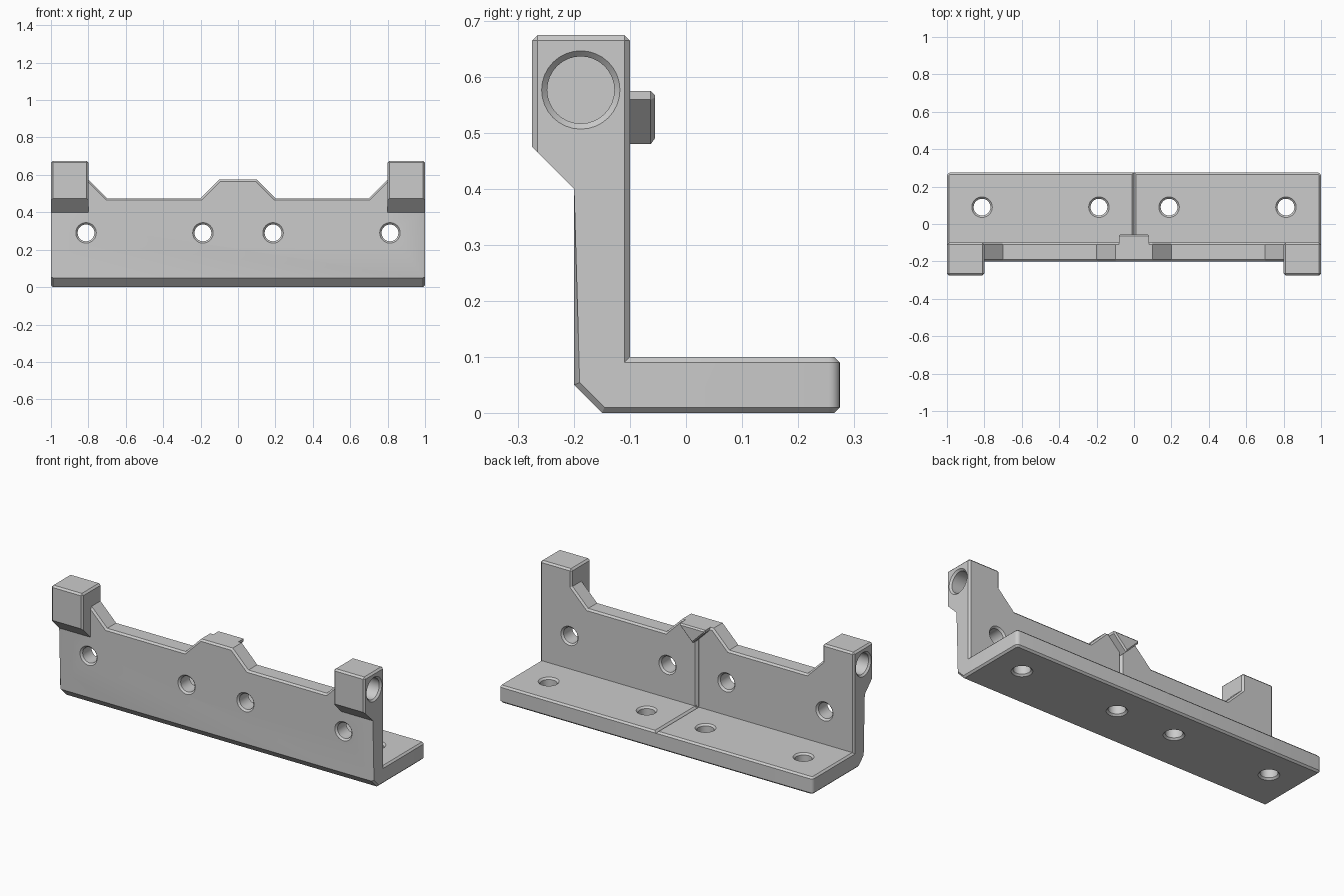
import bpy, bmesh, math
from mathutils import Vector, Matrix

if "Cube" in bpy.data.objects:
    bpy.data.objects.remove(bpy.data.objects["Cube"], do_unlink=True)

grey = bpy.data.materials.new("plain grey")
grey.use_nodes = True
grey.diffuse_color = (0.6, 0.6, 0.6, 1)
grey.node_tree.nodes["Principled BSDF"].inputs["Base Color"].default_value = (0.6, 0.6, 0.6, 1)


def make_object(name, bm):
    bmesh.ops.recalc_face_normals(bm, faces=bm.faces)
    mesh = bpy.data.meshes.new(name)
    bm.to_mesh(mesh)
    bm.free()
    mesh.materials.append(grey)
    obj = bpy.data.objects.new(name, mesh)
    bpy.context.collection.objects.link(obj)
    return obj


def extrude(name, points, place, start, end):
    """Prism from a 2D outline; place(a, b, t) maps it into space."""
    bm = bmesh.new()
    face = bm.faces.new([bm.verts.new(place(a, b, start)) for a, b in points])
    out = bmesh.ops.extrude_face_region(bm, geom=[face])
    shift = Vector(place(0, 0, end)) - Vector(place(0, 0, start))
    moved = [v for v in out["geom"] if isinstance(v, bmesh.types.BMVert)]
    bmesh.ops.translate(bm, verts=moved, vec=shift)
    return make_object(name, bm)


def cut(target, cutter):
    cutter.hide_render = True
    mod = target.modifiers.new("cut", 'BOOLEAN')
    mod.operation = 'DIFFERENCE'
    mod.solver = 'EXACT'
    mod.object = cutter
    bpy.context.view_layer.update()
    graph = bpy.context.evaluated_depsgraph_get()
    mesh = bpy.data.meshes.new_from_object(target.evaluated_get(graph))
    target.modifiers.clear()
    target.data = mesh
    bpy.data.objects.remove(cutter, do_unlink=True)


def along_x(a, b, t): return (t, a, b)
def along_y(a, b, t): return (a, t, b)
def along_z(a, b, t): return (a, b, t)


# Bracket: side profile swept along its length
side = [(-0.275, 0.675), (-0.1, 0.675), (-0.1, 0.1), (0.275, 0.1), (0.275, 0),
        (-0.15, 0), (-0.2, 0.05), (-0.2, 0.4), (-0.275, 0.475)]
bracket = extrude("bracket", side, along_x, -1, 1)

# Wall outline with the centre bump and corner slopes
half = [(0.1, 0.575), (0.2, 0.475), (0.7, 0.475), (0.8, 0.575), (0.8, 0.8)]
outline = half + [(-x, z) for x, z in reversed(half)]
cut(bracket, extrude("top_cutter", outline, along_y, -0.4, 0.4))

# Space between the end blocks in front of the wall
gap = [(-0.8, -0.2), (0.8, -0.2), (0.8, -0.4), (-0.8, -0.4)]
cut(bracket, extrude("gap_cutter", gap, along_z, 0.3, 0.8))

# Round the base corners, then chamfer the square outer edges
bm = bmesh.new()
bm.from_mesh(bracket.data)
bmesh.ops.remove_doubles(bm, verts=bm.verts, dist=0.0005)
bmesh.ops.dissolve_limit(bm, angle_limit=0.02, verts=bm.verts, edges=bm.edges)
corners = [e for e in bm.edges if all(v.co.y > 0.2 for v in e.verts)
           and abs(e.verts[0].co.z - e.verts[1].co.z) > 0.05]
bmesh.ops.bevel(bm, geom=corners, offset=0.02, offset_type='OFFSET', segments=5,
                profile=0.5, affect='EDGES')
bm.normal_update()


def is_underside(f):
    return f.normal.z < -0.5 and f.normal.y < -0.5 and f.calc_center_median().z > 0.3


sharp = [e for e in bm.edges if len(e.link_faces) == 2 and e.is_convex
         and e.calc_face_angle() > 1.1 and not any(is_underside(f) for f in e.link_faces)]
bmesh.ops.bevel(bm, geom=sharp, offset=0.01, offset_type='OFFSET', segments=1,
                profile=0.5, affect='EDGES', clamp_overlap=True)
bmesh.ops.recalc_face_normals(bm, faces=bm.faces)
bm.to_mesh(bracket.data)
bm.free()


def hole_cutter(bm, profile, matrix, sides=32):
    """Capped turned shape from (radius, height) pairs."""
    rings = [[bm.verts.new(matrix @ Vector((r * math.cos(i * math.tau / sides),
                                           r * math.sin(i * math.tau / sides), h)))
              for i in range(sides)] for r, h in profile]
    for low, high in zip(rings, rings[1:]):
        for i in range(sides):
            j = (i + 1) % sides
            bm.faces.new((low[i], low[j], high[j], high[i]))
    bm.faces.new(rings[0])
    bm.faces.new(rings[-1])


# Screw holes through the wall and base, blind sockets in the end blocks
screw = [(0.065, -0.06), (0.045, -0.04), (0.045, 0.04), (0.065, 0.06)]
socket = [(0.06, -0.15), (0.06, -0.01), (0.08, 0.01)]
bm = bmesh.new()
turn = Matrix.Rotation(math.pi / 2, 4, 'X')
for s in (-1, 1):
    for x in (0.1875, 0.8125):
        hole_cutter(bm, screw, Matrix.Translation((s * x, -0.15, 0.29)) @ turn)
        hole_cutter(bm, screw, Matrix.Translation((s * x, 0.09, 0.05)))
    hole_cutter(bm, socket, Matrix.Translation((s, -0.188, 0.577))
                @ Matrix.Rotation(s * math.pi / 2, 4, 'Y'))
cut(bracket, make_object("hole_cutter", bm))

# Centre mark grooves on the base and the back of the wall
w = 0.012
base_groove = [(-w, 0.1), (0, 0.1 + w), (w, 0.1), (0, 0.1 - w)]
wall_groove = [(-w, -0.1), (0, -0.1 + w), (w, -0.1), (0, -0.1 - w)]
cut(bracket, extrude("base_groove_cutter", base_groove, along_y, -0.105, 0.4))
cut(bracket, extrude("wall_groove_cutter", wall_groove, along_z, 0.095, 0.53))

# Pointer on the back of the bump
arrow = [(-0.08, 0.575), (0.08, 0.575), (0.08, 0.56), (0, 0.48), (-0.08, 0.56)]
pointer = extrude("centre_pointer", arrow, along_y, -0.111, -0.055)
bm = bmesh.new()
bm.from_mesh(pointer.data)
rear = [e for e in bm.edges if all(v.co.y > -0.06 for v in e.verts)]
bmesh.ops.bevel(bm, geom=rear, offset=0.008, offset_type='OFFSET', segments=1,
                profile=0.5, affect='EDGES')
bm.to_mesh(pointer.data)
bm.free()

# Smooth the round surfaces, keep the machined edges crisp
bpy.ops.object.select_all(action='DESELECT')
bracket.select_set(True)
bpy.context.view_layer.objects.active = bracket
bpy.ops.object.shade_smooth_by_angle(angle=math.radians(30))
